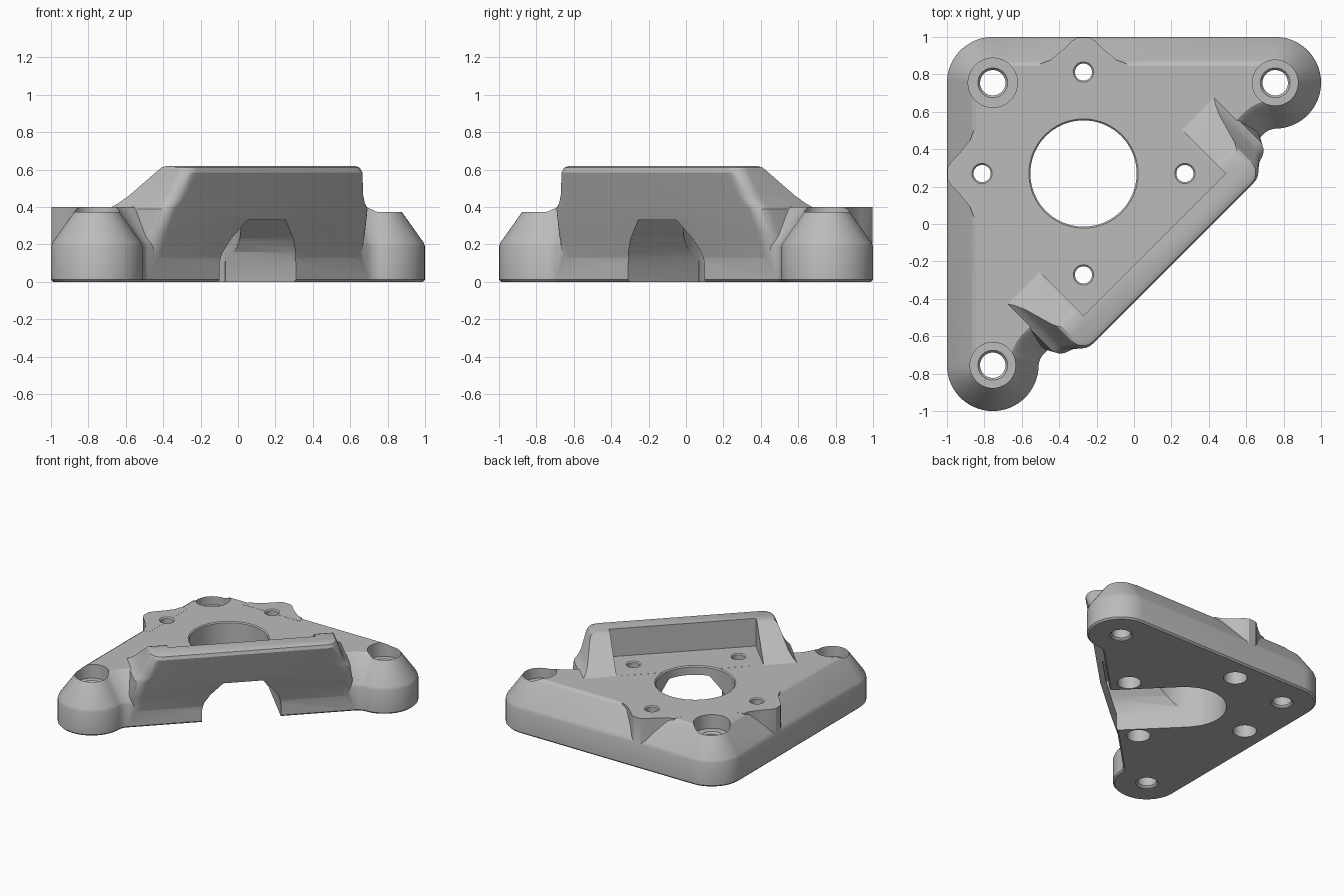
import bpy, bmesh
from math import sin, cos, pi, radians, sqrt, atan2, hypot

cube = bpy.data.objects.get("Cube")
if cube:
    bpy.data.objects.remove(cube, do_unlink=True)

grey = bpy.data.materials.new("plain_grey")
grey.use_nodes = True
grey.diffuse_color = (0.5, 0.5, 0.5, 1)
grey.node_tree.nodes["Principled BSDF"].inputs["Base Color"].default_value = (0.5, 0.5, 0.5, 1)

H = 0.4            # deck height
C = 0.755          # screw boss centre offset
R = 0.245          # screw boss radius
D = C * sqrt(2)    # the same offset along the diagonal


def xy(u, v):
    """u runs along the diagonal side, v points out of it."""
    return (u + v) / sqrt(2), (u - v) / sqrt(2)


def loft(name, rings):
    """Closed solid through rings of equal length, given in x, y, z."""
    bm = bmesh.new()
    loops = [[bm.verts.new(p) for p in ring] for ring in rings]
    n = len(loops[0])
    for a, b in zip(loops, loops[1:]):
        for i in range(n):
            j = (i + 1) % n
            bm.faces.new((a[i], a[j], b[j], b[i]))
    bm.faces.new(loops[0])
    bm.faces.new(loops[-1])
    bmesh.ops.recalc_face_normals(bm, faces=bm.faces)
    mesh = bpy.data.meshes.new(name)
    bm.to_mesh(mesh)
    bm.free()
    mesh.materials.append(grey)
    ob = bpy.data.objects.new(name, mesh)
    bpy.context.collection.objects.link(ob)
    return ob


def turned(name, x, y, profile, n=48):
    """Solid of revolution about a vertical axis from (radius, z) pairs."""
    return loft(name, [[(x + r * cos(2 * pi * i / n), y + r * sin(2 * pi * i / n), z)
                        for i in range(n)] for r, z in profile])


def combine(target, tool, operation):
    mod = target.modifiers.new("combine", "BOOLEAN")
    mod.operation = operation
    mod.solver = "EXACT"
    mod.object = tool
    tool.hide_render = True
    bpy.context.view_layer.objects.active = target
    bpy.ops.object.modifier_apply(modifier=mod.name)
    bpy.data.objects.remove(tool, do_unlink=True)


def arc(cu, cv, r, a0, a1, n):
    return [(cu + r * cos(a0 + (a1 - a0) * i / n), cv + r * sin(a0 + (a1 - a0) * i / n))
            for i in range(n + 1)]


def mirrored(half):
    """Close a half outline by reflecting it in the line u = 0."""
    return half + [(-u, v) for u, v in reversed(half)]


# Triangular base: three round corners, concave necks beside the long side
SIDE, NECK = 0.15, 0.1


def base_ring(z, inset):
    dv = SIDE + NECK
    du = sqrt((R + NECK) ** 2 - dv ** 2)
    touch = atan2(dv, -du)
    half = arc(0, -D, R - inset, radians(-88), radians(-45), 10)
    half += arc(D, 0, R - inset, radians(-45), touch, 32)
    half += arc(D - du, dv, NECK + inset, touch - pi, -pi / 2, 10)
    return [(*xy(u, v), z) for u, v in mirrored(half)]


body = loft("mounting_bracket", [base_ring(z, d) for z, d in (
    (0, 0.012), (0.012, 0), (0.19, 0), (0.21, 0.008), (0.385, 0.132), (H, 0.155))])

# Pads that carry the two outer small holes up to the back and side edges
pad = [(-0.25, 0.8), (-0.23, 0.858), (-0.18, 0.875), (-0.1, 0.94), (-0.06, 0.98), (-0.03, 0.998)]
pad = mirrored(pad)
for swap in (False, True):
    rings = []
    for z in (0.1, H + 0.001):
        pts = [(s - 0.27, t) for s, t in pad]
        rings.append([(-t, -s, z) if swap else (s, t, z) for s, t in pts])
    combine(body, loft("pad", rings), "UNION")


# Overhanging wall with sloping gussets at both ends
def wall_ring(z, end, out, back):
    r = 0.08
    half = [(end, back)] + arc(end - r, out - r, r, 0, pi / 2, 8)
    return [(*xy(u, v), z) for u, v in mirrored(half)]


wall = loft("wall", [wall_ring(*level) for level in (
    (0.1, 0.825, 0.145, -0.19), (0.13, 0.825, 0.151, -0.19), (0.25, 0.815, 0.19, -0.19),
    (0.39, 0.79, 0.236, -0.19), (0.42, 0.76, 0.246, -0.145), (0.46, 0.735, 0.259, -0.09),
    (0.585, 0.69, 0.297, 0.068), (0.61, 0.677, 0.29, 0.095), (0.62, 0.66, 0.272, 0.12))])


def block(name, half_u, v0, v1, z0, z1):
    outline = mirrored([(half_u, v0), (half_u, v1)])
    return loft(name, [[(*xy(u, v), z) for u, v in outline] for z in (z0, z1)])


combine(wall, block("recess", 0.537, -0.6, 0.156, H + 0.0005, 0.8), "DIFFERENCE")
combine(body, wall, "UNION")

# Channel under the wall, running to the large central hole
channel = mirrored([(0.288, -0.1), (0.288, 0.1), (0.275, 0.16), (0.235, 0.23), (0.145, 0.33)])
combine(body, loft("channel", [[(*xy(u, v), z) for u, z in channel] for v in (-0.382, 0.6)]),
        "DIFFERENCE")
M = 0.27
combine(body, turned("central_hole", -M, M, (
    (0.284, -0.1), (0.284, H - 0.008), (0.294, H + 0.002), (0.294, 0.7)), 72), "DIFFERENCE")

# Counterbored corner screw holes
for x, y, r in ((-C, C, 0.132), (C, C, 0.122), (-C, -C, 0.122)):
    combine(body, turned("screw_hole", x, y, (
        (0.08, -0.1), (0.08, 0.005), (0.068, 0.018), (0.068, 0.275), (0.08, 0.29),
        (r, 0.29), (r, 0.7))), "DIFFERENCE")

# Small holes around the centre, recessed from below
S = 0.542
for x, y in ((-M, M + S), (-M - S, M), (-M + S, M), (-M, M - S)):
    combine(body, turned("small_hole", x, y, (
        (0.085, -0.1), (0.085, 0.2), (0.046, 0.2), (0.046, H - 0.008),
        (0.056, H + 0.002), (0.056, 0.5)), 32), "DIFFERENCE")

# Smooth curved faces, keep the edges crisp
bpy.ops.object.select_all(action="DESELECT")
body.select_set(True)
bpy.context.view_layer.objects.active = body
bpy.ops.object.shade_smooth_by_angle(angle=radians(30))
